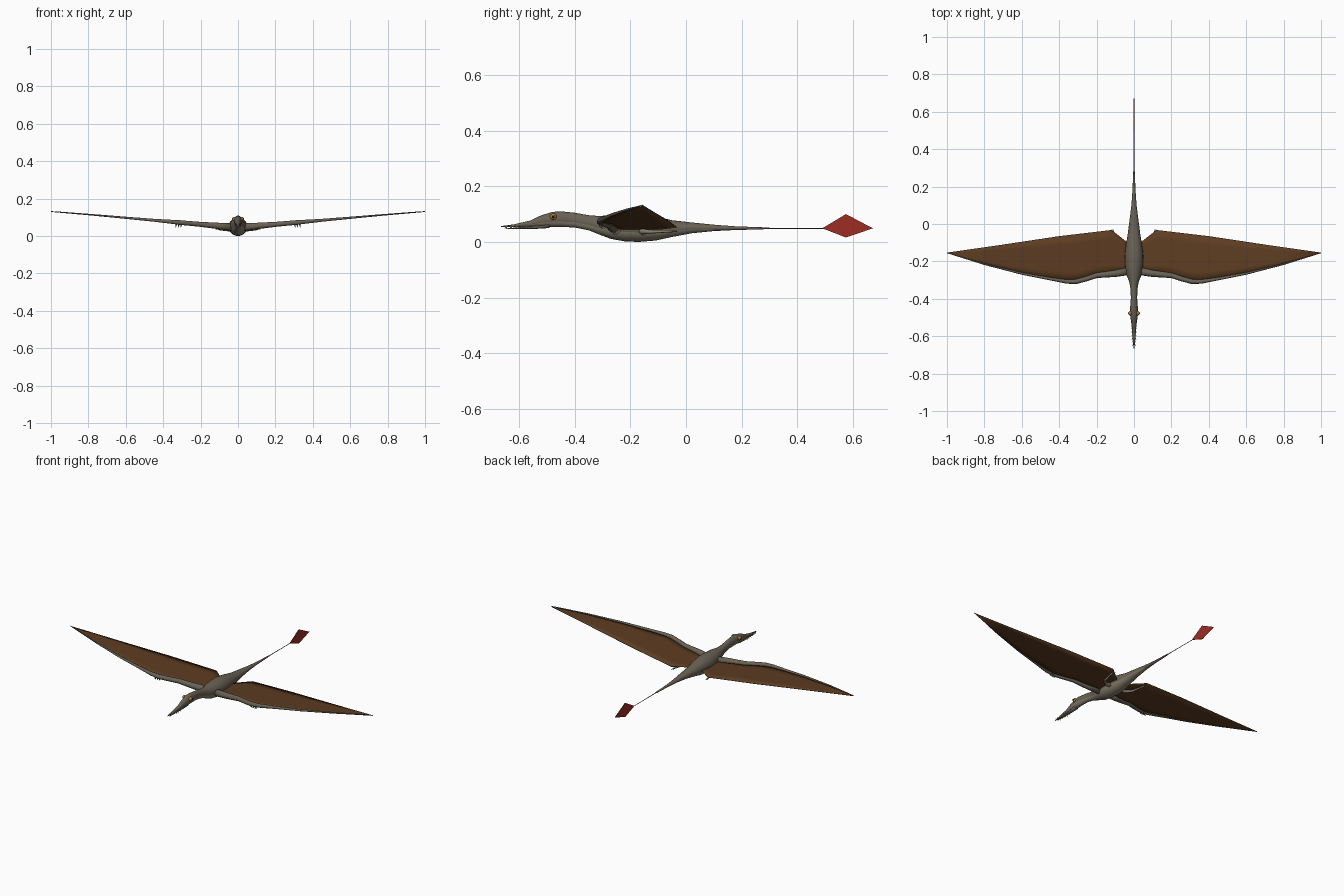
import bpy, bmesh, math
from mathutils import Vector

cube = bpy.data.objects.get("Cube")
if cube:
    bpy.data.objects.remove(cube)


def material(name, rgb):
    m = bpy.data.materials.new(name)
    m.use_nodes = True
    m.diffuse_color = (*rgb, 1)
    m.node_tree.nodes["Principled BSDF"].inputs["Base Color"].default_value = (*rgb, 1)
    return m


SKIN = material("grey brown skin", (0.14, 0.12, 0.09))
BELLY = material("pale belly", (0.25, 0.22, 0.16))
WING = material("brown membrane", (0.11, 0.046, 0.016))
RED = material("red vane", (0.34, 0.026, 0.018))
ORANGE = material("orange eye", (0.45, 0.19, 0.04))
BLACK = material("black pupil", (0.01, 0.01, 0.01))
IVORY = material("ivory teeth", (0.45, 0.4, 0.28))


def make(name, bm, mats, smooth=True):
    bmesh.ops.recalc_face_normals(bm, faces=bm.faces)
    mesh = bpy.data.meshes.new(name)
    bm.to_mesh(mesh)
    bm.free()
    for m in mats:
        mesh.materials.append(m)
    ob = bpy.data.objects.new(name, mesh)
    bpy.context.collection.objects.link(ob)
    if smooth:
        mesh.shade_smooth()
    return ob


def mirror(ob):
    ob.modifiers.new("mirror", "MIRROR")
    return ob


def loft(bm, rings):
    # skin a list of closed rings and cap both ends
    rows = [[bm.verts.new(p) for p in ring] for ring in rings]
    n = len(rows[0])
    for a, b in zip(rows, rows[1:]):
        for i in range(n):
            j = (i + 1) % n
            bm.faces.new((a[i], a[j], b[j], b[i]))
    bm.faces.new(rows[0])
    bm.faces.new(rows[-1])


def spine_loft(bm, sections, n=20):
    # sections: y, bottom z, top z, half width
    loft(bm, [[(w * math.cos(t), y, (lo + hi) / 2 + (hi - lo) / 2 * math.sin(t))
               for t in (2 * math.pi * i / n for i in range(n))]
              for y, lo, hi, w in sections])


def tube(bm, points, n=10):
    # points: x, y, z, radius
    pts = [Vector(p[:3]) for p in points]
    rings = []
    for i, p in enumerate(pts):
        d = (pts[min(i + 1, len(pts) - 1)] - pts[max(i - 1, 0)]).normalized()
        u = d.cross(Vector((0, 0, 1))).normalized()
        v = u.cross(d)
        rings.append([p + points[i][3] * (u * math.cos(t) + v * math.sin(t))
                      for t in (2 * math.pi * k / n for k in range(n))])
    loft(bm, rings)


def lerp_on(path, x):
    for (x0, y0), (x1, y1) in zip(path, path[1:]):
        if x <= x1:
            return y0 + (y1 - y0) * (x - x0) / (x1 - x0)
    return path[-1][1]


def wing_z(x):
    return 0.042 + 0.088 * x


# body with head, neck and tail in one skin
bm = bmesh.new()
spine_loft(bm, [
    (-0.665, .053, .057, .002), (-0.62, .054, .063, .007), (-0.56, .055, .077, .011),
    (-0.52, .055, .096, .016), (-0.48, .054, .108, .022), (-0.45, .054, .11, .021),
    (-0.4, .052, .105, .017), (-0.35, .042, .096, .018), (-0.31, .026, .093, .025),
    (-0.27, .011, .097, .041), (-0.22, .002, .1, .048), (-0.17, 0, .1, .05),
    (-0.11, .005, .092, .043), (-0.05, .018, .078, .033), (0.02, .031, .07, .024),
    (0.1, .039, .062, .014), (0.18, .043, .056, .008), (0.27, .045, .053, .005),
    (0.3, .047, .051, .002), (0.5, .047, .05, .0015)])
bm.normal_update()
body = make("body", bm, [SKIN, BELLY])
for f in body.data.polygons:
    f.material_index = int(f.normal.z < -0.3 and f.center.y < 0.1)

# lower jaw
bm = bmesh.new()
spine_loft(bm, [(-0.645, .046, .049, .002), (-0.6, .046, .053, .007),
                (-0.54, .047, .058, .011), (-0.49, .05, .066, .015)], 12)
make("lower_jaw", bm, [SKIN])

# splayed teeth on both jaws
bm = bmesh.new()
for i in range(6):
    y = -0.645 + 0.018 * i
    x = 0.004 + 0.0012 * i
    for z, dz in ((.055, -.009), (.05, .009)):
        tube(bm, [(x, y, z, .0025), (x + .006, y - .008, z + dz, .0004)], 5)
mirror(make("teeth", bm, [IVORY], False))

# eyes and pupils
for name, x, r, mat in (("eye", .019, .012, ORANGE), ("pupil", .0285, .005, BLACK)):
    bm = bmesh.new()
    bmesh.ops.create_uvsphere(bm, u_segments=14, v_segments=8, radius=r)
    bmesh.ops.translate(bm, verts=bm.verts, vec=(x, -0.477, .091))
    mirror(make(name, bm, [mat]))

# wing arm along the leading edge
LEAD = [(.02, -.25), (.1, -.265), (.2, -.275), (.26, -.295), (.31, -.308), (.36, -.308),
        (.45, -.293), (.6, -.265), (.8, -.215), (1, -.155)]
RADII = [.022, .018, .014, .013, .013, .011, .008, .006, .004, .001]
bm = bmesh.new()
tube(bm, [(x, y, wing_z(x) + .003, r) for (x, y), r in zip(LEAD, RADII)])
mirror(make("wing_arm", bm, [SKIN]))

# small clawed fingers at the wrist
bm = bmesh.new()
for k in range(3):
    x, z = .3 + .014 * k, wing_z(.3)
    tube(bm, [(x, -.3, z, .005), (x + .004, -.308, z - .012, .004),
              (x + .006, -.3, z - .022, .001)], 6)
mirror(make("wing_fingers", bm, [SKIN]))

# wing membrane
TRAIL = [(.02, -.11), (.055, -.083), (.12, -.032), (.4, -.065), (.7, -.11), (1, -.153)]
xs = sorted({p[0] for p in LEAD + TRAIL})
bm = bmesh.new()
rows = []
for x in xs:
    a, b = lerp_on(LEAD, x), lerp_on(TRAIL, x)
    rows.append([bm.verts.new((x, a + (b - a) * k / 5, wing_z(x))) for k in range(6)])
for a, b in zip(rows, rows[1:]):
    for k in range(5):
        bm.faces.new((a[k], b[k], b[k + 1], a[k + 1]))
wing = make("wing_membrane", bm, [WING])
solid = wing.modifiers.new("thickness", "SOLIDIFY")
solid.thickness = .002
solid.offset = 0
mirror(wing)

# hind legs and toes below the membrane
bm = bmesh.new()
tube(bm, [(.025, -.15, .036, .014), (.065, -.16, .037, .01), (.095, -.13, .037, .007),
          (.105, -.08, .038, .005), (.112, -.045, .039, .004)], 8)
for k in (-1, 0, 1):
    tube(bm, [(.112, -.05, .039, .003), (.113 + .006 * k, -.03, .037, .001)], 5)
mirror(make("hind_leg", bm, [BELLY]))

# diamond vane at the tail tip
bm = bmesh.new()
front, back = (bm.verts.new((0, y, .049)) for y in (.49, .672))
for z in (.1, .016):
    edge = bm.verts.new((0, .575, z))
    bm.faces.new((front, edge, back))
vane = make("tail_vane", bm, [RED], False)
solid = vane.modifiers.new("thickness", "SOLIDIFY")
solid.thickness = .003
solid.offset = 0
